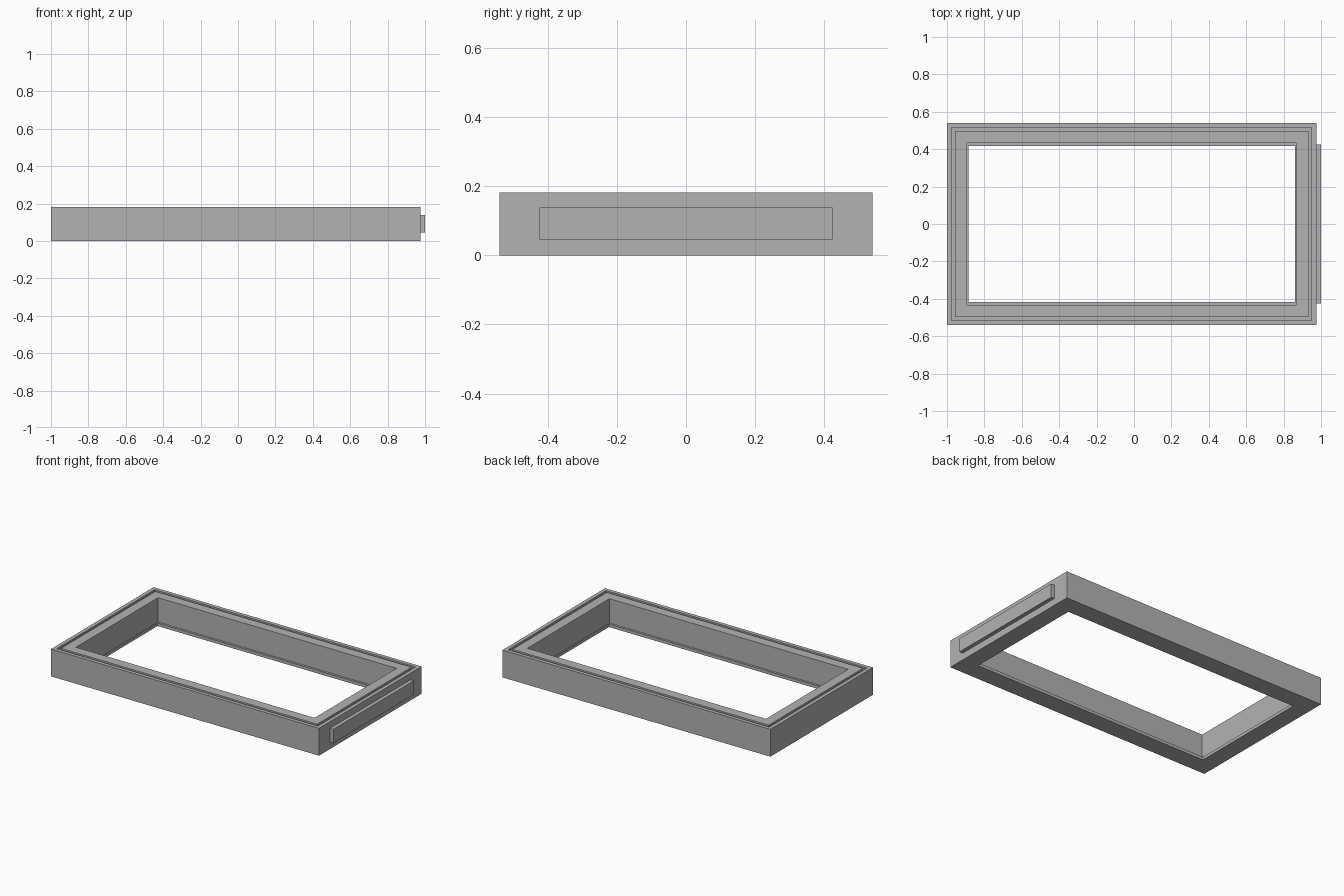
import bpy
import bmesh

cube = bpy.data.objects.get("Cube")
if cube:
    bpy.data.objects.remove(cube, do_unlink=True)

# Single matte grey
grey = bpy.data.materials.new("mid_grey")
grey.use_nodes = True
colour = (0.45, 0.45, 0.45, 1.0)
grey.diffuse_color = colour
grey.node_tree.nodes["Principled BSDF"].inputs["Base Color"].default_value = colour

LEFT, RIGHT, HALF_Y, HEIGHT = -1.0, 0.975, 0.54, 0.182


def add_object(name, bm):
    bmesh.ops.recalc_face_normals(bm, faces=bm.faces)
    mesh = bpy.data.meshes.new(name)
    bm.to_mesh(mesh)
    bm.free()
    mesh.materials.append(grey)
    obj = bpy.data.objects.new(name, mesh)
    bpy.context.collection.objects.link(obj)
    return obj


def rectangular_sweep(name, profile):
    """Sweep a closed profile of (inset x, inset y, z) round the rectangle."""
    bm = bmesh.new()
    rings = []
    for sx, sy in ((-1, -1), (1, -1), (1, 1), (-1, 1)):
        edge = LEFT if sx < 0 else RIGHT
        rings.append([bm.verts.new((edge - sx * ix, sy * (HALF_Y - iy), z))
                      for ix, iy, z in profile])
    n = len(profile)
    for i in range(4):
        a, b = rings[i], rings[(i + 1) % 4]
        for j in range(n):
            k = (j + 1) % n
            bm.faces.new((a[j], b[j], b[k], a[k]))
    return add_object(name, bm)


def box(name, low, high):
    bm = bmesh.new()
    bmesh.ops.create_cube(bm, size=1)
    for v in bm.verts:
        v.co = [lo if c < 0 else hi for c, lo, hi in zip(v.co, low, high)]
    return add_object(name, bm)


# Open frame: outer wall, seal groove in the top, bore and lower lip
GROOVE_OUT, GROOVE_IN, GROOVE_Z = 0.025, 0.043, HEIGHT - 0.012
BORE, LIP_X, LIP_Y, LIP_Z = 0.108, 0.114, 0.122, 0.02
rectangular_sweep("frame", [
    (0, 0, 0),
    (0, 0, HEIGHT),
    (GROOVE_OUT, GROOVE_OUT, HEIGHT),
    (GROOVE_OUT, GROOVE_OUT, GROOVE_Z),
    (GROOVE_IN, GROOVE_IN, GROOVE_Z),
    (GROOVE_IN, GROOVE_IN, HEIGHT),
    (BORE, BORE, HEIGHT),
    (BORE, BORE, LIP_Z),
    (LIP_X, LIP_Y, LIP_Z),
    (LIP_X, LIP_Y, 0),
])

# Raised pad on the left end face
box("end_pad", (RIGHT, -0.424, 0.046), (1.0, 0.424, 0.138))
